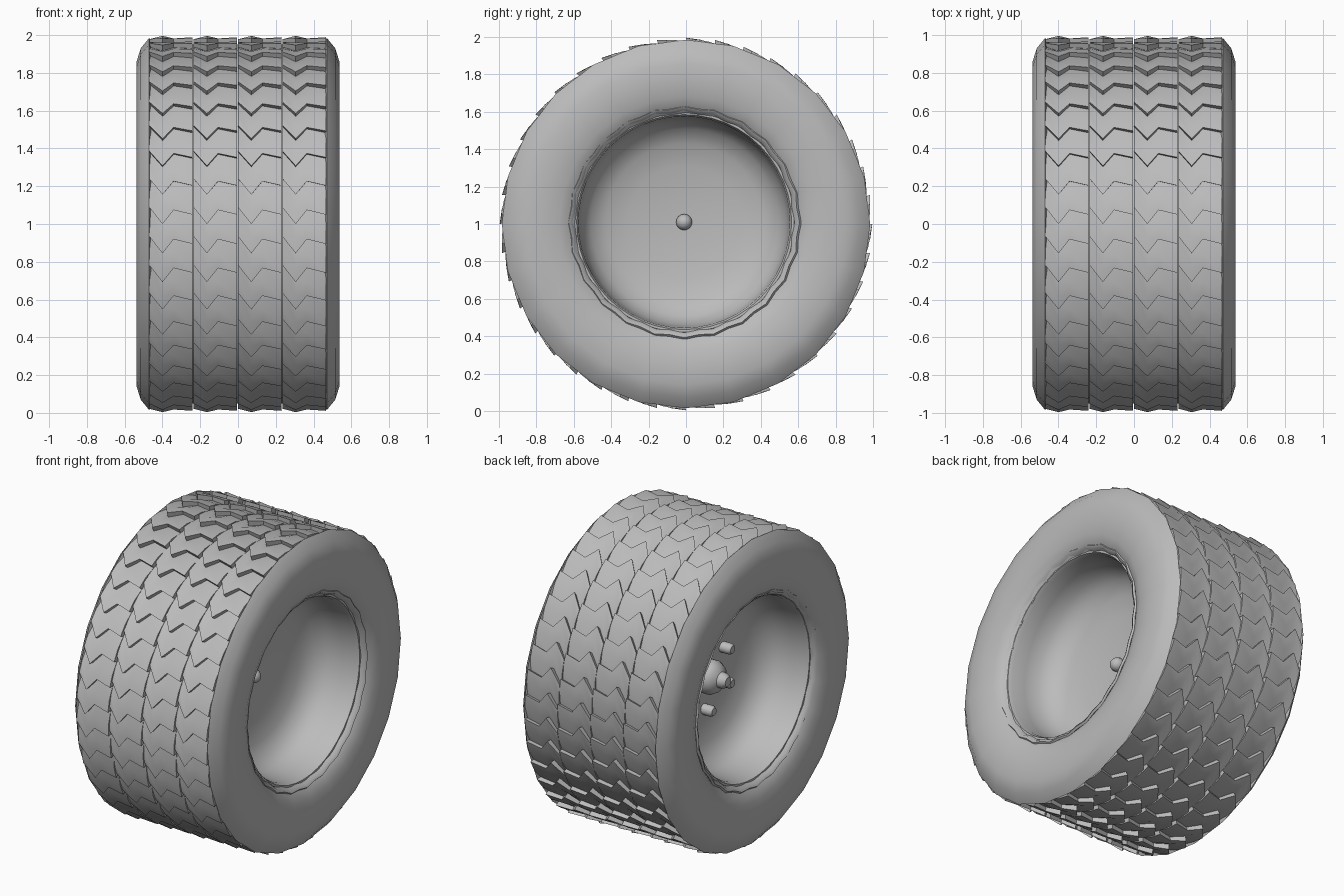
import bpy, bmesh, math
from math import sin, cos, pi, tau

if "Cube" in bpy.data.objects:
    bpy.data.objects.remove(bpy.data.objects["Cube"], do_unlink=True)

grey = bpy.data.materials.new("rubber_grey")
grey.use_nodes = True
grey.diffuse_color = (0.5, 0.5, 0.5, 1)
bsdf = next(n for n in grey.node_tree.nodes if n.type == 'BSDF_PRINCIPLED')
bsdf.inputs["Base Color"].default_value = (0.5, 0.5, 0.5, 1)

TYRE_AXIS = (0, 0, 1)
RIM_AXIS = (0, -0.01, 1.01)


def finish(bm, name, origin, angle=40, mirror=False):
    """Turn a bmesh into a named, smoothly shaded object."""
    bmesh.ops.remove_doubles(bm, verts=bm.verts, dist=0.0001)
    bmesh.ops.recalc_face_normals(bm, faces=bm.faces)
    mesh = bpy.data.meshes.new(name)
    bm.to_mesh(mesh)
    bm.free()
    mesh.materials.append(grey)
    ob = bpy.data.objects.new(name, mesh)
    ob.location = origin
    bpy.context.collection.objects.link(ob)
    if mirror:
        ob.modifiers.new("mirror", 'MIRROR').use_axis = (True, False, False)
    bpy.ops.object.select_all(action='DESELECT')
    ob.select_set(True)
    bpy.context.view_layer.objects.active = ob
    bpy.ops.object.shade_smooth_by_angle(angle=math.radians(angle))
    return ob


def polar(x, r, a):
    """Point at radius r around the wheel axis; angle 0 is the front."""
    return (x, -r * cos(a), r * sin(a))


def lathe(name, profile, segments, origin, ripple=0, angle=40, mirror=False, centre=(0, 0)):
    """Spin an (x, radius) profile around the x axis, optionally rippled."""
    bm = bmesh.new()
    rings = []
    for x, r in profile:
        ring = []
        for s in range(segments):
            wave = ripple * (-1) ** s
            px, py, pz = polar(x, r + wave, tau * s / segments)
            ring.append(bm.verts.new((px, py + centre[0], pz + centre[1])))
        rings.append(ring)
    for a, b in zip(rings, rings[1:]):
        for s in range(segments):
            t = (s + 1) % segments
            bm.faces.new((a[s], a[t], b[t], b[s]))
    return finish(bm, name, origin, angle, mirror)


# Tyre carcass: belt, shoulder, sidewall and bead
lathe("tyre", [(0, 0.95), (0.455, 0.95), (0.47, 0.985), (0.515, 0.93), (0.537, 0.86),
               (0.537, 0.76), (0.525, 0.68), (0.50, 0.62), (0.47, 0.59), (0.4, 0.59)],
      24, TYRE_AXIS, mirror=True)

# Rippled bead lip around each opening
lathe("bead_lip", [(0.45, 0.60), (0.495, 0.622), (0.505, 0.612), (0.495, 0.595), (0.46, 0.58)],
      48, RIM_AXIS, ripple=0.006, angle=60, mirror=True)

# Rim: dished bowl with a rolled edge on both sides
bowl = [(0.44, 0.6), (0.475, 0.588), (0.475, 0.575), (0.45, 0.565), (0.36, 0.56), (0.27, 0.545),
        (0.2, 0.5), (0.155, 0.42), (0.13, 0.3), (0.115, 0.15), (0.11, 0)]
lathe("rim_bowl", bowl, 48, RIM_AXIS, mirror=True)

# Plain centre knob on the left
knob = [(0.12 + 0.043 * sin(a), 0.043 * cos(a)) for a in [i * pi / 12 for i in range(-2, 7)]]
lathe("centre_knob", knob, 16, RIM_AXIS)

# Hub and six wheel nuts on the right
lathe("hub", [(-0.1, 0.105), (-0.19, 0.105), (-0.225, 0.085), (-0.245, 0.05),
              (-0.275, 0.045), (-0.295, 0.03), (-0.3, 0)], 20, RIM_AXIS)
for n in range(6):
    a = tau * n / 6 + pi / 6
    lathe("wheel_nut", [(-0.1, 0.034), (-0.18, 0.034), (-0.195, 0.024), (-0.195, 0)],
          12, RIM_AXIS, centre=(0.22 * cos(a), 0.22 * sin(a)))

# Tread: overlapping chevron scales in four columns
ROWS, COLUMNS, WIDTH = 40, 4, 0.235
PITCH = tau / ROWS
# across the column, forward offset of the edge, edge radius
edge = [(0, 0.09, 0.982), (0.3, 0.0, 0.996), (0.55, 0.075, 0.985), (0.98, 0.05, 0.99)]
bm = bmesh.new()
for col in range(COLUMNS):
    x0 = (col - COLUMNS / 2) * WIDTH
    for row in range(ROWS):
        base = row * PITCH
        tail, mid, lead, foot = [], [], [], []
        for u, off, r in edge:
            x = x0 + u * WIDTH
            a = base + off
            tail.append(bm.verts.new(polar(x, 0.957, a + PITCH * 1.15)))
            mid.append(bm.verts.new(polar(x, r - 0.008, a + PITCH * 0.5)))
            lead.append(bm.verts.new(polar(x, r, a)))
            foot.append(bm.verts.new(polar(x, 0.94, a + 0.01)))
        for upper, lower in ((tail, mid), (mid, lead), (lead, foot)):
            for i in range(len(edge) - 1):
                bm.faces.new((upper[i], upper[i + 1], lower[i + 1], lower[i]))
        for i in (0, -1):
            bm.faces.new((tail[i], mid[i], lead[i], foot[i]))
finish(bm, "tread", TYRE_AXIS, angle=30)
